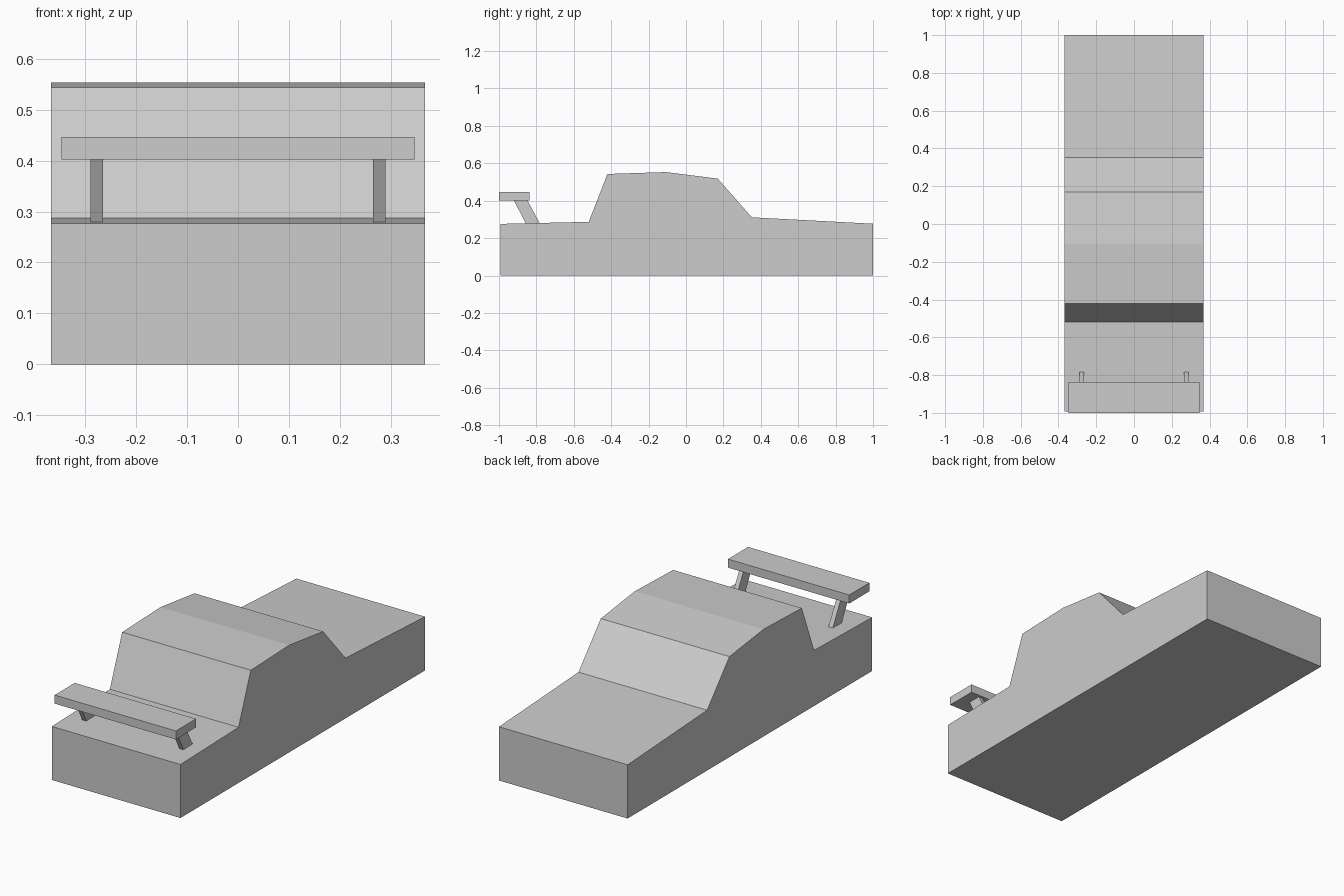
import bpy
import bmesh

if "Cube" in bpy.data.objects:
    bpy.data.objects.remove(bpy.data.objects["Cube"])

grey = bpy.data.materials.new("light grey")
grey.diffuse_color = (0.604, 0.604, 0.604, 1.0)
grey.use_nodes = True
grey.node_tree.nodes["Principled BSDF"].inputs["Base Color"].default_value = grey.diffuse_color


def extrude_profile(name, profile, x0, x1):
    """Extrude a (y, z) outline from x0 to x1 as a closed solid."""
    bm = bmesh.new()
    face = bm.faces.new([bm.verts.new((x0, y, z)) for y, z in profile])
    out = bmesh.ops.extrude_face_region(bm, geom=[face])
    verts = [g for g in out["geom"] if isinstance(g, bmesh.types.BMVert)]
    bmesh.ops.translate(bm, verts=verts, vec=(x1 - x0, 0, 0))
    bmesh.ops.recalc_face_normals(bm, faces=bm.faces)
    mesh = bpy.data.meshes.new(name)
    bm.to_mesh(mesh)
    bm.free()
    mesh.materials.append(grey)
    obj = bpy.data.objects.new(name, mesh)
    bpy.context.collection.objects.link(obj)
    return obj


# Car body: side silhouette from tail to nose
extrude_profile("car_body", [
    (-0.993, 0.0), (-0.993, 0.276), (-0.52, 0.287), (-0.42, 0.543),
    (-0.107, 0.553), (0.17, 0.518), (0.352, 0.311), (1.0, 0.277), (1.0, 0.0),
], -0.367, 0.367)

# Rear wing blade
extrude_profile("rear_wing", [
    (-1.0, 0.402), (-1.0, 0.446), (-0.836, 0.446), (-0.836, 0.402),
], -0.346, 0.346)

# Slanted wing supports
for side, label in ((-1, "left"), (1, "right")):
    extrude_profile("wing_support_" + label, [
        (-0.857, 0.279), (-0.92, 0.402), (-0.848, 0.402), (-0.782, 0.279),
    ], side * 0.265, side * 0.289)
